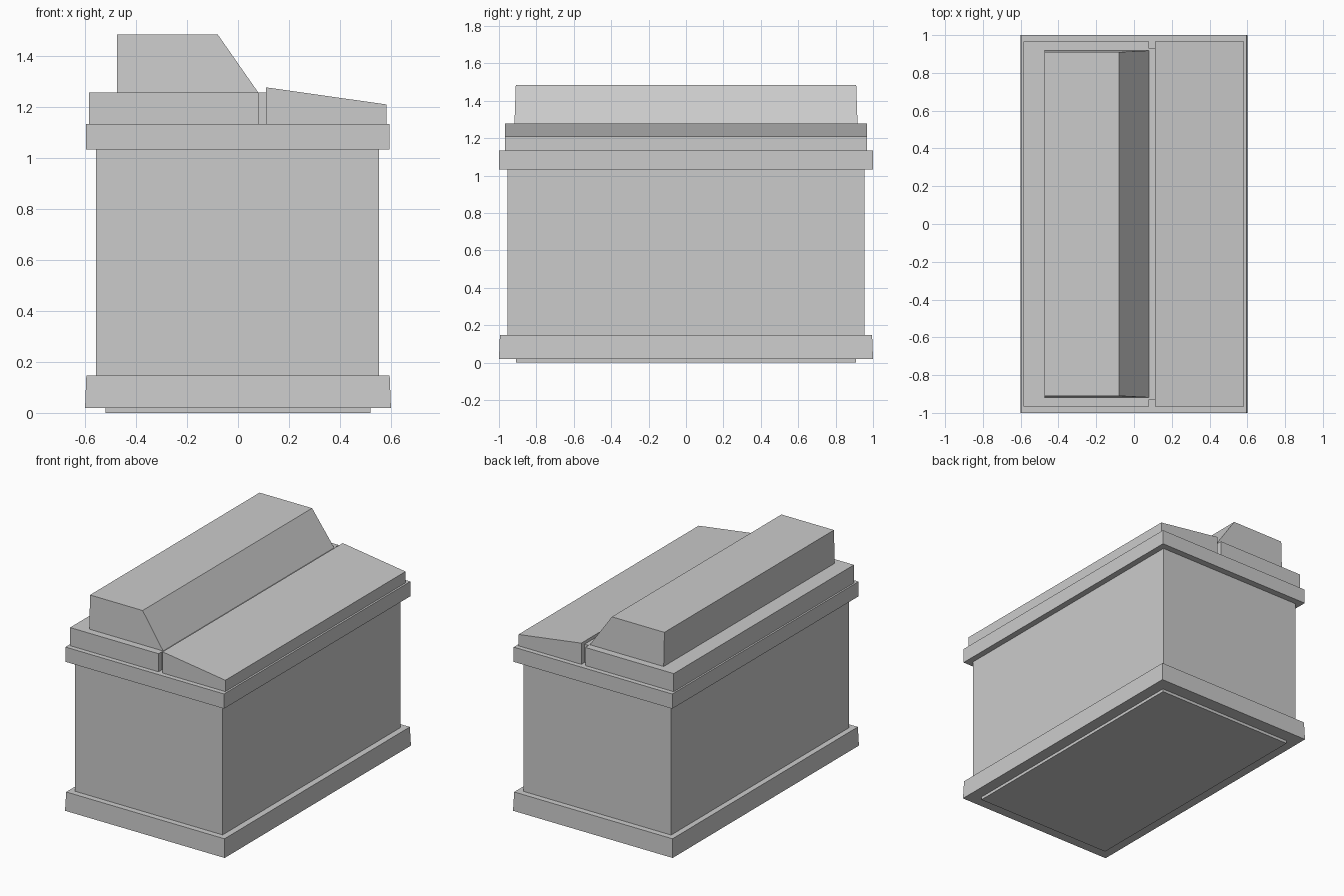
import bpy, bmesh

if "Cube" in bpy.data.objects:
    bpy.data.objects.remove(bpy.data.objects["Cube"])


def prism(name, profile):
    """Extrude an (x, z, half_depth) profile symmetrically along y."""
    bm = bmesh.new()
    front = [bm.verts.new((x, -d, z)) for x, z, d in profile]
    back = [bm.verts.new((x, d, z)) for x, z, d in profile]
    bm.faces.new(front)
    bm.faces.new(back[::-1])
    n = len(profile)
    for i in range(n):
        j = (i + 1) % n
        bm.faces.new((front[i], back[i], back[j], front[j]))
    bmesh.ops.recalc_face_normals(bm, faces=bm.faces)
    mesh = bpy.data.meshes.new(name)
    bm.to_mesh(mesh)
    bm.free()
    obj = bpy.data.objects.new(name, mesh)
    bpy.context.collection.objects.link(obj)
    return obj


def block(name, x0, x1, depth, z0, z1, taper=0.0):
    """Box, optionally narrowing by taper at the top."""
    prism(name, [(x0, z0, depth), (x1, z0, depth),
                 (x1 - taper, z1, depth - taper), (x0 + taper, z1, depth - taper)])


# Case, stacked from the ground up
block("foot_pad", -0.52, 0.52, 0.91, 0.0, 0.02)
block("base_plinth", -0.6, 0.6, 1.0, 0.02, 0.147, taper=0.005)
block("body", -0.557, 0.553, 0.955, 0.147, 1.033)
block("upper_rim", -0.597, 0.595, 1.0, 1.033, 1.133)

# Lid: flat left half, recessed joint, sloping right half
block("left_lid", -0.585, 0.08, 0.967, 1.133, 1.256)
block("lid_joint", 0.08, 0.11, 0.93, 1.133, 1.256)
prism("right_lid", [(0.11, 1.133, 0.967), (0.582, 1.133, 0.967),
                    (0.582, 1.21, 0.967), (0.11, 1.277, 0.967)])

# Raised ridge with a sloped inner face and slightly tapered ends
prism("top_ridge", [(-0.475, 1.256, 0.918), (0.08, 1.256, 0.918),
                    (-0.08, 1.485, 0.91), (-0.475, 1.485, 0.91)])
